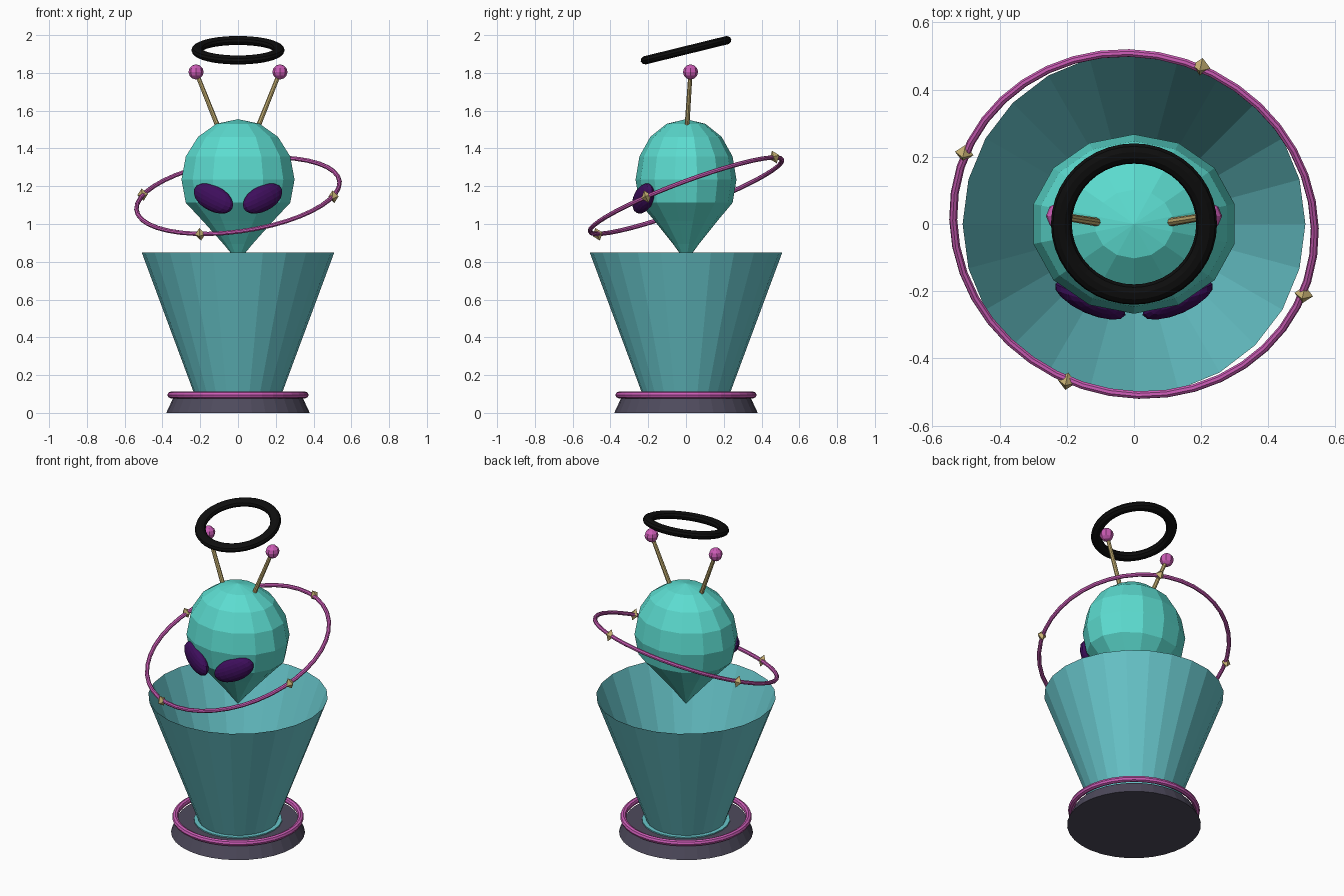
import bpy, bmesh, math
from mathutils import Vector, Matrix

if "Cube" in bpy.data.objects:
    bpy.data.objects.remove(bpy.data.objects["Cube"])


def material(name, r, g, b):
    # sRGB 0-255 converted to linear
    lin = [((c / 255 + 0.055) / 1.055) ** 2.4 if c > 10 else c / 255 / 12.92 for c in (r, g, b)]
    m = bpy.data.materials.new(name)
    m.diffuse_color = (*lin, 1)
    m.use_nodes = True
    m.node_tree.nodes["Principled BSDF"].inputs["Base Color"].default_value = m.diffuse_color
    return m


SKIN = material("turquoise skin", 92, 220, 208)
CUP = material("pale teal", 104, 198, 203)
BASE = material("dark slate", 78, 74, 92)
PINK = material("orchid pink", 204, 92, 182)
GOLD = material("pale gold", 200, 178, 116)
EYE = material("deep purple", 62, 14, 92)
BLACK = material("black", 14, 14, 14)


def finish(name, bm, mat, matrix=None):
    if matrix is not None:
        bm.transform(matrix)
    bmesh.ops.recalc_face_normals(bm, faces=bm.faces)
    me = bpy.data.meshes.new(name)
    bm.to_mesh(me)
    bm.free()
    me.materials.append(mat)
    ob = bpy.data.objects.new(name, me)
    bpy.context.collection.objects.link(ob)
    return ob


def lathe(name, profile, n, mat, scale_y=1.0, phase=0.0, matrix=None, closed=False):
    """Revolve (radius, z) points around z; zero radius makes a pole."""
    bm = bmesh.new()
    rings = []
    for r, z in profile:
        if r < 1e-6:
            rings.append([bm.verts.new((0, 0, z))] * n)
        else:
            angles = [phase + 2 * math.pi * i / n for i in range(n)]
            rings.append([bm.verts.new((r * math.cos(a), r * scale_y * math.sin(a), z)) for a in angles])
    pairs = list(zip(rings, rings[1:]))
    if closed:
        pairs.append((rings[-1], rings[0]))
    for lo, hi in pairs:
        for i in range(n):
            j = (i + 1) % n
            corners = list(dict.fromkeys((lo[i], lo[j], hi[j], hi[i])))
            if len(corners) > 2:
                bm.faces.new(corners)
    return finish(name, bm, mat, matrix)


def torus(name, major, minor, n, sides, mat, matrix, flatten=1.0):
    profile = [(major + minor * math.cos(2 * math.pi * k / sides),
                flatten * minor * math.sin(2 * math.pi * k / sides)) for k in range(sides)]
    return lathe(name, profile, n, mat, matrix=matrix, closed=True)


def ball(name, u, v, mat, matrix):
    bm = bmesh.new()
    bmesh.ops.create_uvsphere(bm, u_segments=u, v_segments=v, radius=1)
    return finish(name, bm, mat, matrix)


# Base plinth, its trim ring and the foot of the cup
lathe("base", [(0, 0), (0.38, 0), (0.345, 0.075), (0, 0.075)], 32, BASE)
torus("base_trim", 0.356, 0.018, 36, 8, PINK, Matrix.Translation((0, 0, 0.095)))
lathe("cup_foot", [(0.25, 0.075), (0.25, 0.082), (0.22, 0.082)], 24, CUP)

# Open flared cup
lathe("cup", [(0.222, 0.075), (0.51, 0.85)], 24, CUP)

# Head: round skull tapering to a pointed chin
R, ZC = 0.32, 1.235
skull = [(0.307 * math.sin(math.radians(a)), ZC + R * math.cos(math.radians(a)))
         for a in (0, 22.5, 45, 67.5, 90, 112.5)]
chin = [(0.19, 1.015), (0.08, 0.895), (0, 0.80)]
lathe("head", skull + chin, 14, SKIN, scale_y=0.87, phase=math.pi / 2)

# Mirrored eyes, antennae and antenna tips
for side, label in ((-1, "left"), (1, "right")):
    eye = (Matrix.Translation((side * 0.13, -0.225, 1.135))
           @ Matrix.Rotation(side * math.radians(24), 4, 'Z')
           @ Matrix.Rotation(-side * math.radians(25), 4, 'Y')
           @ Matrix.Diagonal((0.122, 0.042, 0.068, 1)))
    ball("eye_" + label, 16, 10, EYE, eye)

    foot, tip = Vector((side * 0.1, 0.004, 1.5)), Vector((side * 0.222, 0.024, 1.805))
    d = tip - foot
    rod = Matrix.Translation(foot) @ d.to_track_quat('Z', 'Y').to_matrix().to_4x4()
    lathe("antenna_" + label, [(0, 0), (0.013, 0), (0.011, d.length), (0, d.length)], 8, GOLD, matrix=rod)
    ball("antenna_tip_" + label, 8, 6, PINK, Matrix.Translation(tip) @ Matrix.Scale(0.04, 4))

# Tilted halo
halo = Matrix.Translation((0, 0, 1.92)) @ Matrix.Rotation(math.radians(13.8), 4, 'X')
torus("halo", 0.216, 0.031, 40, 10, BLACK, halo, flatten=0.75)

# Tilted orbit ring with four gem beads
normal = Vector((-0.145, -0.375, 1)).normalized()
tilt = Vector((0, 0, 1)).rotation_difference(normal).to_matrix().to_4x4()
orbit = Matrix.Translation((0, 0, 1.15)) @ tilt
torus("orbit_ring", 0.543, 0.012, 40, 8, PINK, orbit)
for k in range(4):
    x, y = ((-0.505, 0.21), (0.2, 0.468), (0.505, -0.21), (-0.2, -0.468))[k]
    place = Matrix.Translation((x, y, 1.15 + 0.145 * x + 0.375 * y)) @ tilt
    lathe("orbit_bead_%d" % (k + 1), [(0, -0.036), (0.028, 0), (0, 0.036)], 4, GOLD,
          phase=math.radians(-10), matrix=place)
